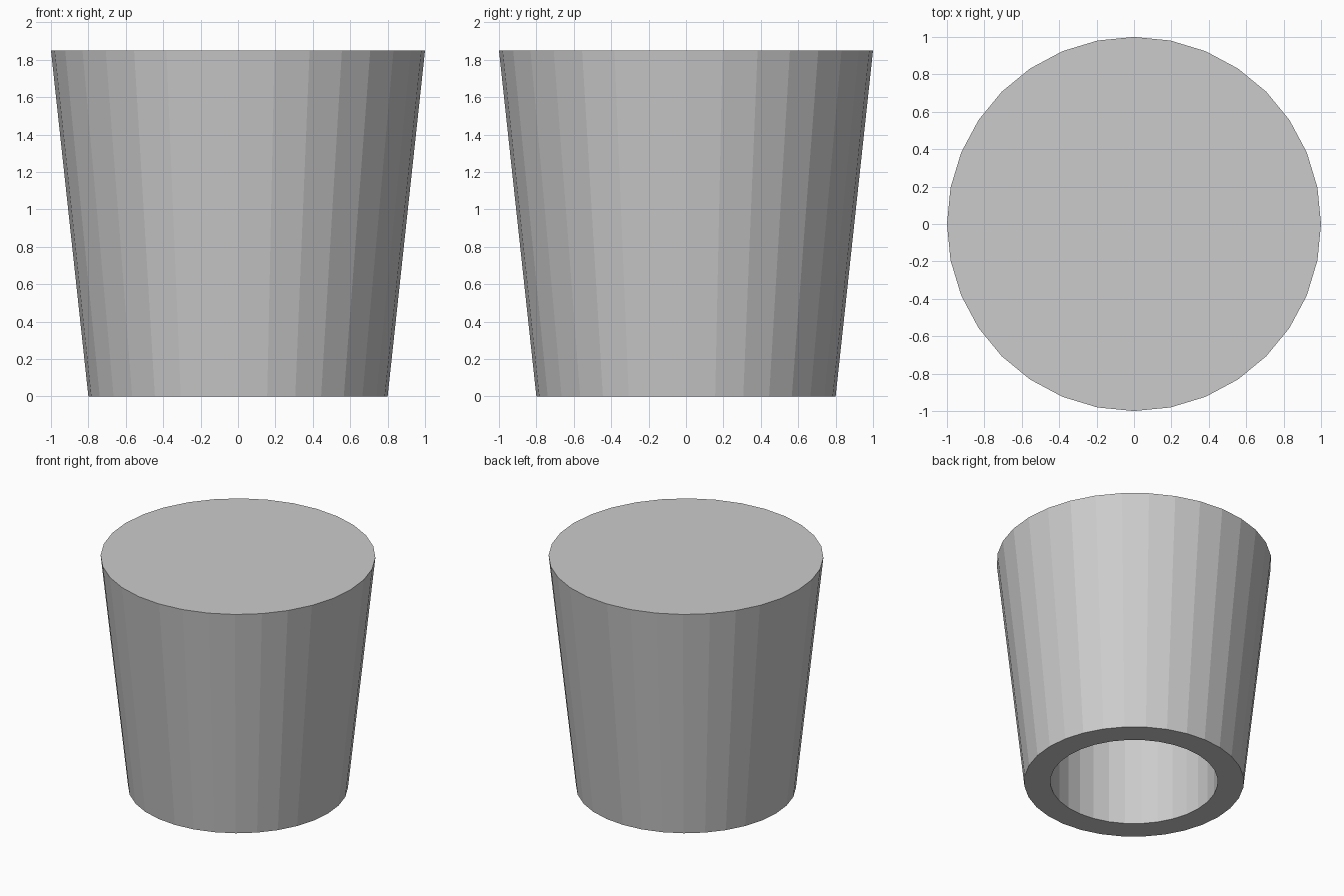
import bpy, bmesh
from math import cos, sin, pi

if "Cube" in bpy.data.objects:
    bpy.data.objects.remove(bpy.data.objects["Cube"])

SIDES = 32
HEIGHT = 1.85

bm = bmesh.new()


def ring(radius, z):
    return [bm.verts.new((radius * cos(2 * pi * i / SIDES),
                          radius * sin(2 * pi * i / SIDES), z))
            for i in range(SIDES)]


# Profile: closed top, tapered outer wall, bottom rim, cavity wall, cavity ceiling
profile = [(1.0, HEIGHT), (0.8, 0.0), (0.61, 0.0), (0.61, 1.66)]
rings = [ring(r, z) for r, z in profile]
for a, b in zip(rings, rings[1:]):
    for i in range(SIDES):
        j = (i + 1) % SIDES
        bm.faces.new((a[i], b[i], b[j], a[j]))
bm.faces.new(rings[0])
bm.faces.new(rings[-1])
bmesh.ops.recalc_face_normals(bm, faces=bm.faces[:])

mesh = bpy.data.meshes.new("tapered_cup")
bm.to_mesh(mesh)
bm.free()
cup = bpy.data.objects.new("tapered_cup", mesh)
bpy.context.collection.objects.link(cup)
